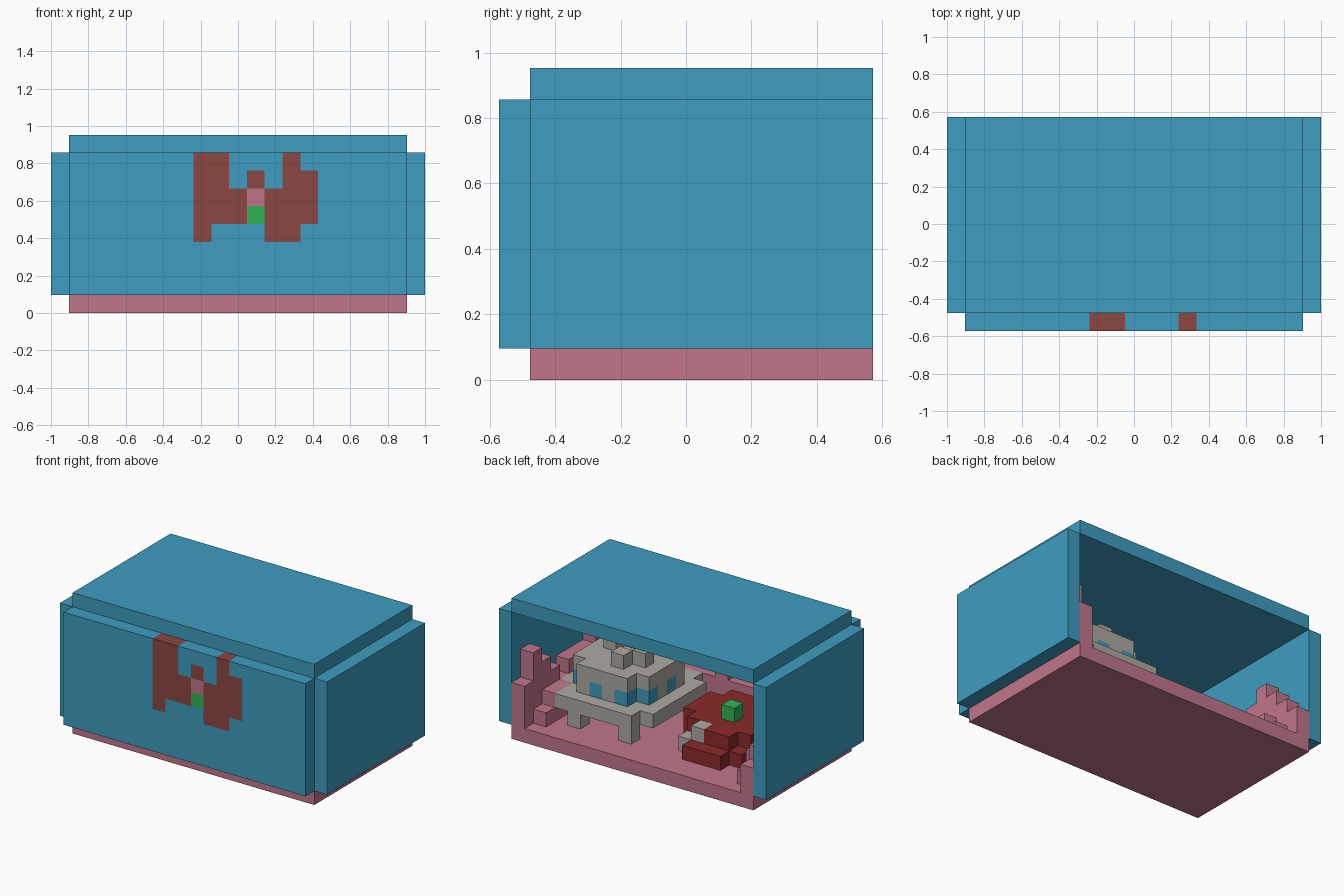
import bpy
import bmesh
from mathutils import Vector

U = 2 / 21                                  # size of one block
ORIGIN = Vector((-10.5, -6, 0))

cube = bpy.data.objects.get("Cube")
if cube:
    bpy.data.objects.remove(cube, do_unlink=True)


def material(name, rgb):
    m = bpy.data.materials.new(name)
    m.use_nodes = True
    m.diffuse_color = (*rgb, 1)
    m.node_tree.nodes["Principled BSDF"].inputs["Base Color"].default_value = (*rgb, 1)
    return m


MATS = {
    "blue": material("tank blue", (0.047, 0.337, 0.533)),
    "pink": material("coral pink", (0.53, 0.18, 0.26)),
    "brown": material("mural brown", (0.26, 0.063, 0.053)),
    "red": material("deep red", (0.26, 0.023, 0.023)),
    "green": material("leaf green", (0.027, 0.456, 0.091)),
    "grey": material("stone grey", (0.42, 0.40, 0.37)),
}
DIRS = [Vector(d) for d in ((1, 0, 0), (-1, 0, 0), (0, 1, 0), (0, -1, 0), (0, 0, 1), (0, 0, -1))]


def box(x0, x1, y0, y1, z0, z1, colour):
    """Cells of a solid block of one colour."""
    return {(i, j, k): colour for i in range(x0, x1)
            for j in range(y0, y1) for k in range(z0, z1)}


def octagon(x0, x1, y0, y1, z0, z1, colour):
    """A block with its four vertical corners cut away."""
    cells = box(x0, x1, y0, y1, z0, z1, colour)
    return {c: m for c, m in cells.items()
            if not (c[0] in (x0, x1 - 1) and c[1] in (y0, y1 - 1))}


def build(name, cells):
    """Skin the outer faces of a set of coloured cells."""
    names = sorted(set(cells.values()))
    mesh = bpy.data.meshes.new(name)
    for n in names:
        mesh.materials.append(MATS[n])
    bm = bmesh.new()
    for cell, colour in cells.items():
        centre = Vector(cell) + Vector((0.5, 0.5, 0.5))
        for d in DIRS:
            if tuple(int(v) for v in Vector(cell) + d) in cells:
                continue
            a = Vector((d.y, d.z, d.x)) / 2
            b = d.cross(a)
            mid = centre + d / 2
            corners = (mid - a - b, mid + a - b, mid + a + b, mid - a + b)
            face = bm.faces.new([bm.verts.new((p + ORIGIN) * U) for p in corners])
            face.material_index = names.index(colour)
    bmesh.ops.remove_doubles(bm, verts=bm.verts, dist=U / 100)
    bmesh.ops.recalc_face_normals(bm, faces=bm.faces)
    bmesh.ops.dissolve_limit(bm, angle_limit=0.01, verts=bm.verts,
                             edges=bm.edges, delimit={'MATERIAL'})
    bm.to_mesh(mesh)
    bm.free()
    obj = bpy.data.objects.new(name, mesh)
    bpy.context.collection.objects.link(obj)


# Tank shell, open at the back
build("roof", box(1, 20, 1, 12, 9, 10, "blue"))
build("left_wall", box(20, 21, 1, 12, 1, 9, "blue"))
build("right_wall", box(0, 1, 1, 12, 1, 9, "blue"))

# Front wall with its mural: columns as (x, bottom, top)
front = box(1, 20, 0, 1, 1, 9, "blue")
for x, low, high in ((8, 4, 9), (9, 5, 9), (10, 5, 7), (11, 7, 8),
                     (12, 4, 7), (13, 4, 9), (14, 5, 8)):
    front.update(box(x, x + 1, 0, 1, low, high, "brown"))
front[(11, 0, 6)] = "pink"
front[(11, 0, 5)] = "green"
build("front_wall", front)

# Floor with coral ridges; heights run from front to back
reef = box(1, 20, 1, 12, 0, 1, "pink")
ridges = {1: "33454456543", 19: "45544434564"}
for x, heights in ridges.items():
    for y, h in enumerate(heights, 1):
        reef.update(box(x, x + 1, y, y + 1, 1, int(h), "pink"))
for x in (2, 18):
    for y, h in ((8, 3), (9, 3), (10, 2)):
        reef.update(box(x, x + 1, y, y + 1, 1, h, "pink"))
for x in range(2, 19):
    reef.update(box(x, x + 1, 1, 2, 1, 4 if x % 5 == 0 else 3, "pink"))
build("coral_floor", reef)

# Stone building: feet, wide deck, round body with windows, top stones
stone = octagon(11, 19, 2, 10, 2, 3, "grey")
stone.update(octagon(12, 18, 3, 9, 3, 5, "grey"))
for x in (12, 16):
    for y in (3, 9):
        stone[(x, y, 1)] = "grey"
for x, y in ((14, 7), (13, 6), (16, 5), (15, 4)):
    stone[(x, y, 5)] = "grey"
for n in (0, 2):
    for y in (3, 8):
        stone[(13 + n, y, 3)] = "blue"
    for x in (12, 17):
        stone[(x, 7 - n, 3)] = "blue"
build("stone_house", stone)

# Red mound with a low step, grey trim and a green block
mound = octagon(3, 10, 3, 8, 1, 3, "red")
mound.update(box(5, 8, 8, 9, 1, 3, "red"))
mound.update(box(5, 8, 9, 10, 1, 2, "red"))
mound[(4, 8, 1)] = "red"
mound[(7, 8, 2)] = "grey"
mound[(8, 8, 1)] = "grey"
mound[(6, 6, 3)] = "green"
build("red_mound", mound)
